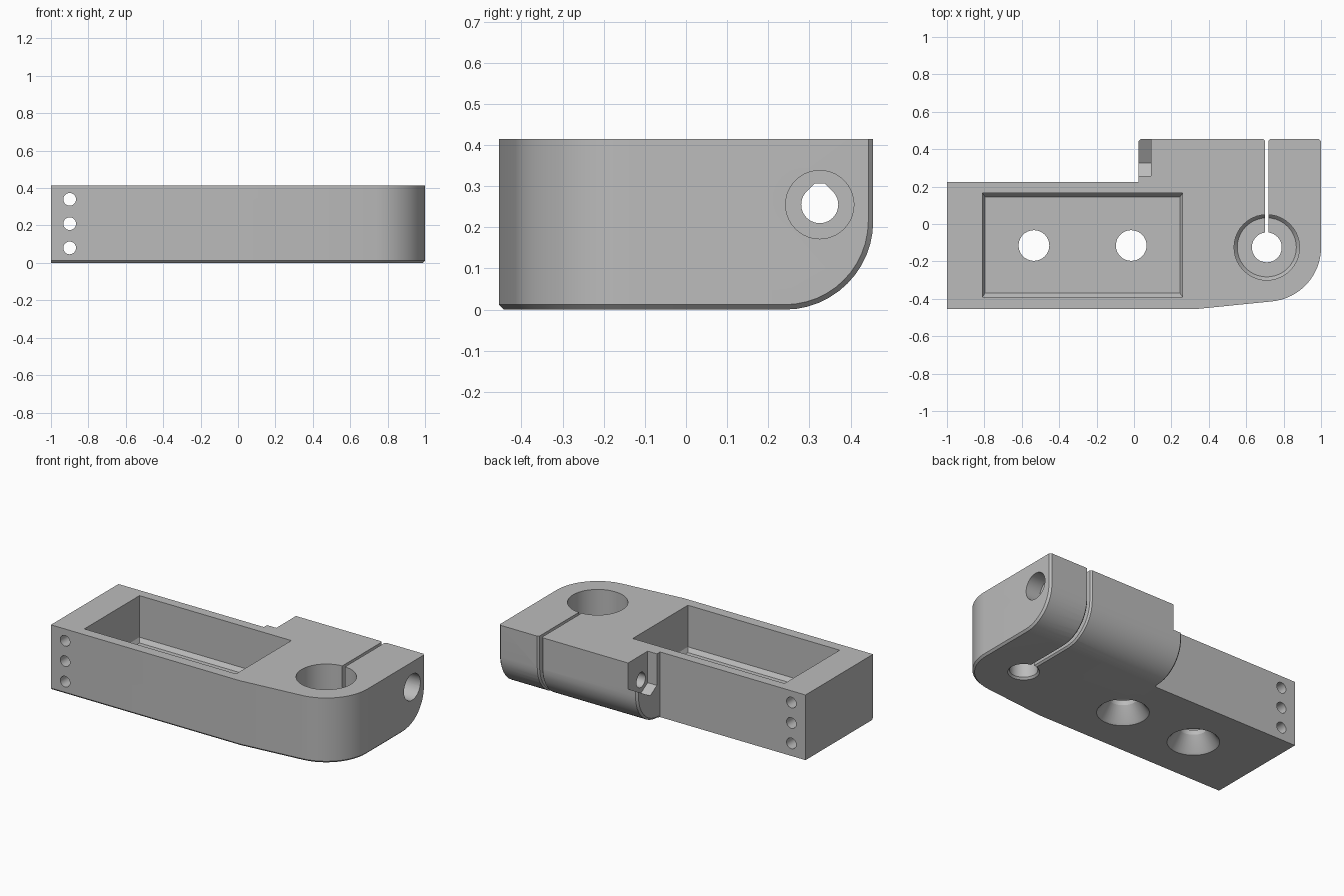
import bpy, bmesh
from math import sin, cos, pi, radians
from mathutils import Vector

if "Cube" in bpy.data.objects:
    bpy.data.objects.remove(bpy.data.objects["Cube"], do_unlink=True)

H = 0.415                      # body height
BACK, STEP = 0.455, 0.225      # rear faces of the clamp block and of the arm
ROUND = 0.215                  # radius of the rear lower edge
CHAMFER = 0.012
BORE = Vector((0.71, -0.125))

grey = bpy.data.materials.new("grey")
grey.use_nodes = True
grey.diffuse_color = (0.5, 0.5, 0.5, 1)
grey.node_tree.nodes["Principled BSDF"].inputs["Base Color"].default_value = grey.diffuse_color


def loft(rings):
    """Closed solid through matching rings of points, with end caps."""
    bm = bmesh.new()
    loops = [[bm.verts.new(p) for p in ring] for ring in rings]
    n = len(loops[0])
    for a, b in zip(loops, loops[1:]):
        for i in range(n):
            j = (i + 1) % n
            bm.faces.new((a[i], a[j], b[j], b[i]))
    bm.faces.new(loops[0][::-1])
    bm.faces.new(loops[-1])
    bmesh.ops.recalc_face_normals(bm, faces=bm.faces)
    return bm


def arc(radius, start, end, steps, cx=0, cy=0):
    return [(cx + radius * cos(radians(start + (end - start) * i / steps)),
             cy + radius * sin(radians(start + (end - start) * i / steps)))
            for i in range(steps + 1)]


def circle(radius, cx=0, cy=0, n=40):
    return arc(radius, 0, 360, n, cx, cy)[:-1]


def prism(points, axis, lo, hi):
    place = {"X": lambda a, b, t: (t, a, b),
             "Y": lambda a, b, t: (a, t, b),
             "Z": lambda a, b, t: (a, b, t)}[axis]
    return loft([[place(a, b, t) for a, b in points] for t in (lo, hi)])


def lathe(profile, cx, cy):
    return loft([[(x, y, z) for x, y in circle(r, cx, cy)] for r, z in profile])


def rectangle(x0, x1, y0, y1):
    return [(x0, y0), (x1, y0), (x1, y1), (x0, y1)]


def make(name, bm):
    mesh = bpy.data.meshes.new(name)
    bm.to_mesh(mesh)
    bm.free()
    ob = bpy.data.objects.new(name, mesh)
    bpy.context.collection.objects.link(ob)
    mesh.materials.append(grey)
    return ob


# Body: plan outline with a round nose concentric with the bore
outline = [(-1, -BACK), (0.33, -BACK)]
outline += arc(0.29, -84.5, 0, 16, BORE.x, BORE.y)
outline += [(1, BACK), (0.025, BACK), (0.025, STEP), (-1, STEP)]
bm = prism(outline, "Z", 0, H)

# Rounded rear lower edge
rear = [e for e in bm.edges if all(v.co.y > BACK - 0.001 and v.co.z < 0.001 for v in e.verts)]
bmesh.ops.bevel(bm, geom=rear, offset=ROUND, segments=12, profile=0.5, affect="EDGES")
bm.normal_update()


# Chamfer between the underside / rear shell and the outer walls
def is_shell(f):
    return abs(f.normal.x) < 0.01 and f.normal.y > -0.01 and f.normal.z < 0.01


def is_wall(f):
    return abs(f.normal.z) < 0.01 and not is_shell(f) and f.calc_center_median().x > -0.5


chamfered = []
for e in bm.edges:
    if len(e.link_faces) != 2:
        continue
    a, b = e.link_faces
    inner = all(abs(v.co.y - STEP) < 0.001 for v in e.verts)
    if not inner and ((is_shell(a) and is_wall(b)) or (is_shell(b) and is_wall(a))):
        chamfered.append(e)
bmesh.ops.bevel(bm, geom=chamfered, offset=CHAMFER, segments=1, affect="EDGES")
body = make("clamp_arm_body", bm)


def cut(name, bm):
    """Subtract a solid from the body."""
    cutter = make(name, bm)
    cutter.hide_render = True
    mod = body.modifiers.new(name, "BOOLEAN")
    mod.operation, mod.solver, mod.object = "DIFFERENCE", "EXACT", cutter
    bpy.ops.object.modifier_apply(modifier=name)
    bpy.data.objects.remove(cutter, do_unlink=True)


bpy.ops.object.select_all(action="DESELECT")
bpy.context.view_layer.objects.active = body
body.select_set(True)
TOP = H + 0.05

# Rectangular pocket with a sloped foot
cut("pocket", loft([[(x, y, z) for x, y in rectangle(-0.81 + dx, 0.26 - dx, -0.39 + dy, 0.165 - dy)]
                    for dx, dy, z in ((0.014, 0.02, 0.125), (0, 0, 0.15), (0, 0, TOP))]))

# Countersunk mounting holes under the pocket
for x in (-0.535, -0.015):
    cut("mount_hole", lathe([(0.16, -0.01), (0.137, 0.012), (0.082, 0.095), (0.082, 0.2)], x, -0.115))

# Stepped bore
cut("bore", lathe([(0.1, -0.01), (0.08, 0.012), (0.08, 0.1), (0.158, 0.1),
                   (0.175, 0.12), (0.175, TOP)], *BORE))

# Clamp slot, then a chamfer following its outer edge
cut("slot", prism(rectangle(BORE.x - 0.01, BORE.x + 0.01, BORE.y, 0.5), "Z", -0.05, TOP))
path = [((-0.08, 0), (0, -1))]
for ny, nz in arc(1, -90, 0, 12):
    path.append(((BACK - ROUND + ROUND * ny, ROUND + ROUND * nz), (ny, nz)))
path.append(((BACK, TOP), (1, 0)))
cut("slot_chamfer", loft([[(BORE.x + side * w, y + ny * d, z + nz * d)
                           for side, w, d in ((-1, 0.026, 0.006), (1, 0.026, 0.006),
                                              (1, 0.008, -0.012), (-1, 0.008, -0.012))]
                          for (y, z), (ny, nz) in path]))

# Clamp screw: teardrop through hole, counterbore and nut notch
SY, SZ = 0.325, 0.255
tear = arc(0.045, -225, 45, 30, SY, SZ) + [(SY + 0.013, SZ + 0.051), (SY - 0.013, SZ + 0.051)]
cut("screw_hole", prism(tear, "X", -0.1, 1.1))
cut("counterbore", prism(circle(0.083, SY, SZ), "X", 0.9, 1.1))
notch = [(SY - 0.068, TOP), (SY - 0.068, SZ - 0.041), (SY, SZ - 0.081),
         (SY + 0.173, SZ + 0.019), (SY + 0.173, TOP)]
cut("nut_notch", prism(notch, "X", -0.02, 0.09))

# Row of cross holes at the narrow end
for z in (0.08, 0.21, 0.34):
    cut("cross_hole", prism(circle(0.034, -0.9, z, 28), "Y", -0.6, 0.4))

bpy.ops.object.shade_smooth_by_angle(angle=radians(25))
